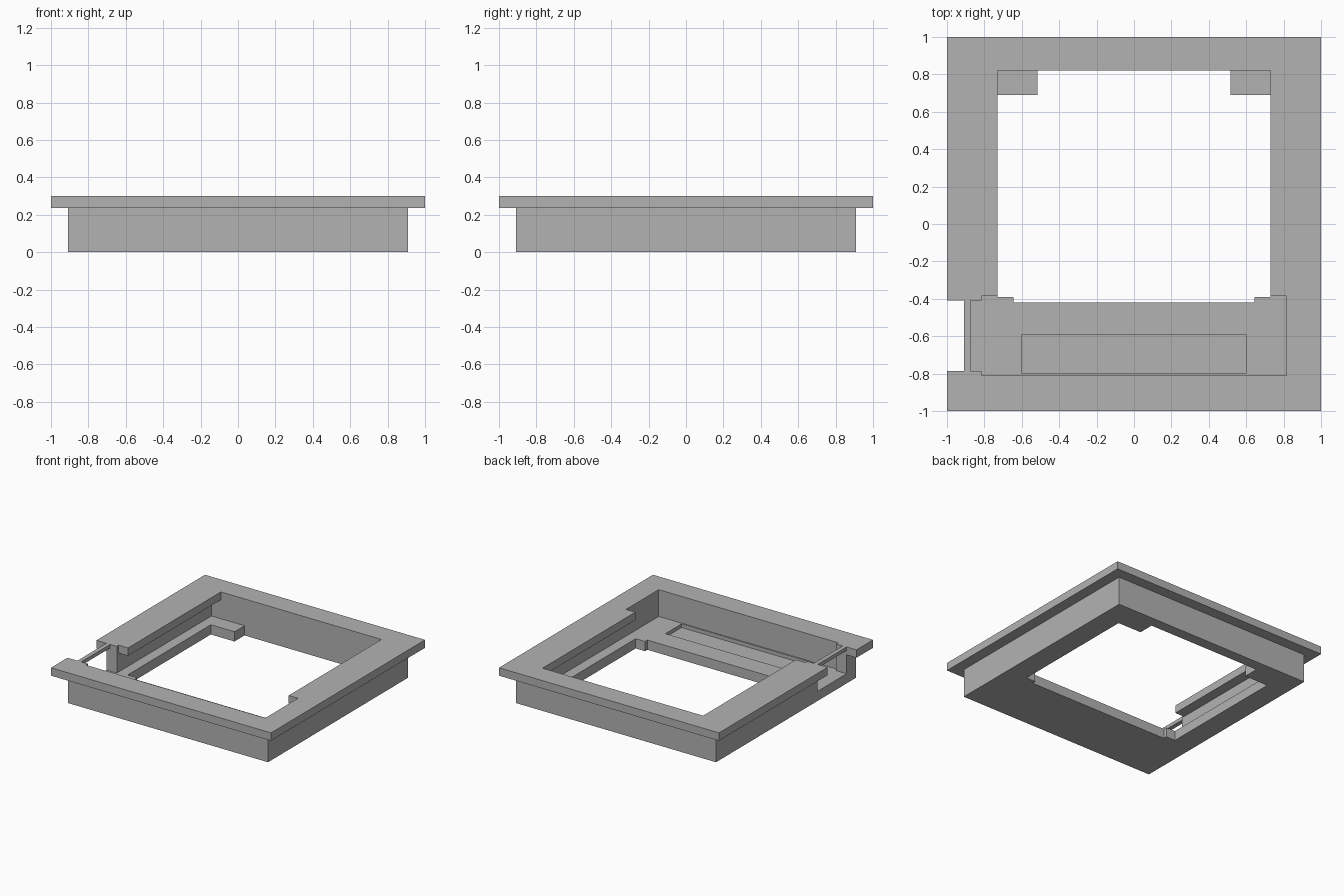
import bpy

cube = bpy.data.objects.get("Cube")
if cube:
    bpy.data.objects.remove(cube, do_unlink=True)

grey = bpy.data.materials.new("plain_grey")
grey.use_nodes = True
grey.diffuse_color = (0.45, 0.45, 0.45, 1)
grey.node_tree.nodes["Principled BSDF"].inputs["Base Color"].default_value = grey.diffuse_color


def box(name, x, y, z):
    """Box from (low, high) ranges on each axis."""
    bpy.ops.mesh.primitive_cube_add(size=1)
    ob = bpy.context.object
    ob.name = name
    for v in ob.data.vertices:
        v.co = [r[0] if c < 0 else r[1] for r, c in zip((x, y, z), v.co)]
    ob.data.materials.append(grey)
    return ob


def combine(target, tool, operation):
    """Apply a boolean and discard the tool."""
    tool.hide_render = True
    bpy.context.view_layer.objects.active = target
    mod = target.modifiers.new(operation.lower(), "BOOLEAN")
    mod.operation, mod.object, mod.solver = operation, tool, "EXACT"
    bpy.ops.object.modifier_apply(modifier=mod.name)
    bpy.data.objects.remove(tool, do_unlink=True)


def sym(half):
    return (-half, half)


TOP, LIP, FLOOR = 0.30, 0.235, 0.08
OVER, UNDER = 0.5, -0.2
BACK, STEP, FRONT = 0.82, -0.385, -0.81
SLOT = (-0.785, -0.41)

# Body tray with a wider flange around the top
frame = box("housing_frame", sym(0.91), sym(0.91), (0, 0.27))
combine(frame, box("flange", sym(1), sym(1), (LIP, TOP)), "UNION")

cuts = {
    # Opening in the flange, wider over the front bay
    "front_bay": (sym(0.815), (FRONT, STEP), (FLOOR, OVER)),
    "flange_opening": (sym(0.73), (-0.5, BACK), (FLOOR, OVER)),
    # Cavity running under the flange at the sides
    "side_undercut": (sym(0.815), (-0.5, BACK), (FLOOR, LIP)),
    # Floor opening, leaving corner tabs at the back and a step at the front
    "floor_opening": (sym(0.73), (-0.39, 0.69), (UNDER, 0.15)),
    "between_tabs": (sym(0.515), (0.5, BACK), (UNDER, 0.15)),
    "floor_step": (sym(0.645), (-0.42, 0), (UNDER, 0.15)),
    # Shallow recess in the front floor
    "floor_recess": (sym(0.6), (-0.8, -0.59), (0.05, 0.15)),
    # Side slot, with a thin bar left across its top
    "flange_notch": ((-1.2, -0.91), SLOT, (0.15, OVER)),
    "slot_well": ((-0.875, -0.78), SLOT, (FLOOR, OVER)),
    "slot_window": ((-1.2, -0.78), SLOT, (FLOOR, 0.27)),
}
for name, ranges in cuts.items():
    combine(frame, box(name, *ranges), "DIFFERENCE")

# One flat material throughout
frame.data.materials.clear()
frame.data.materials.append(grey)
for face in frame.data.polygons:
    face.material_index = 0
    face.use_smooth = False
